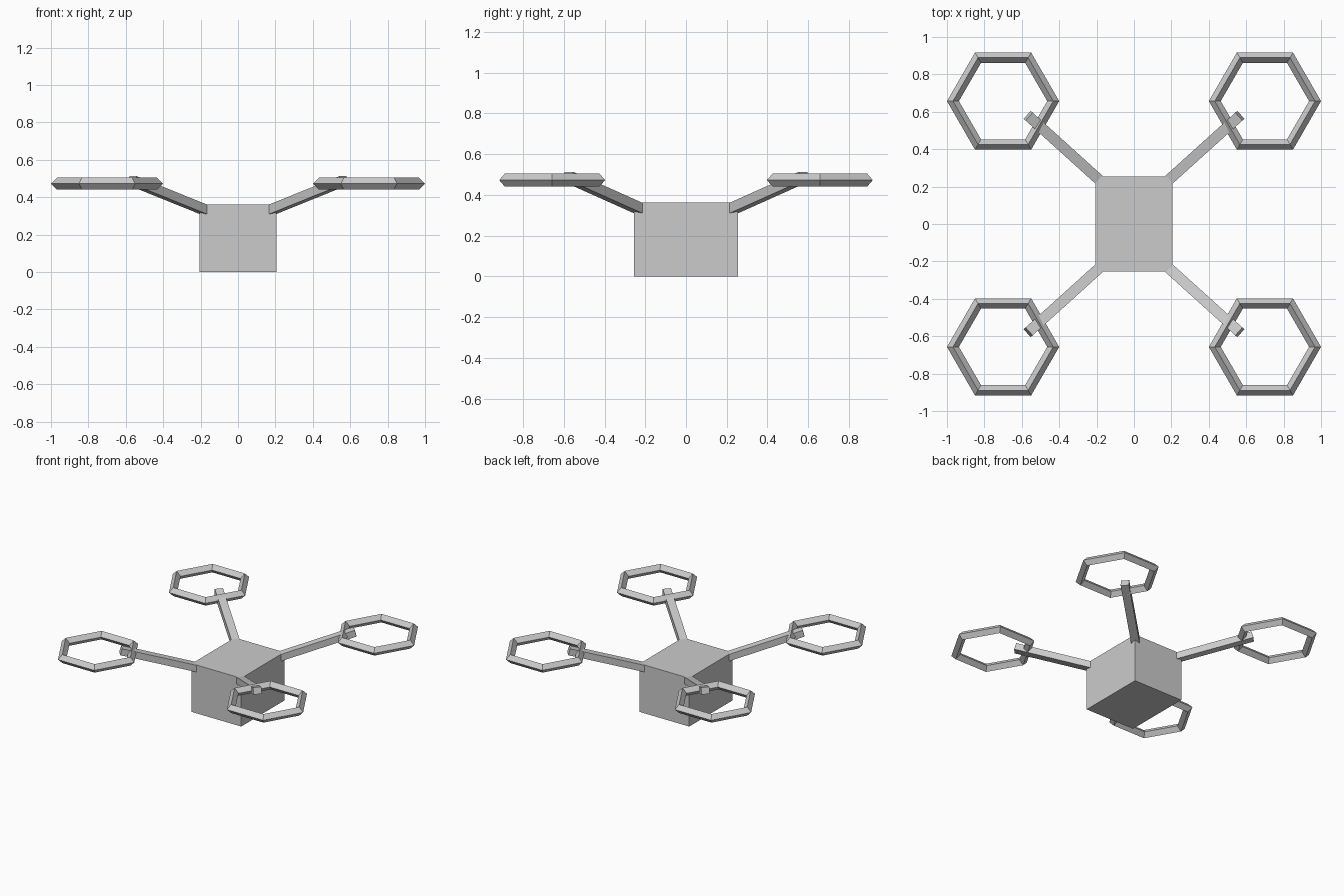
import bpy, bmesh, math
from mathutils import Vector, Matrix

cube = bpy.data.objects.get("Cube")
if cube:
    bpy.data.objects.remove(cube, do_unlink=True)

# Single plain grey
grey = bpy.data.materials.new("light grey")
grey.use_nodes = True
grey.diffuse_color = (0.6, 0.6, 0.6, 1)
grey.node_tree.nodes["Principled BSDF"].inputs["Base Color"].default_value = (0.6, 0.6, 0.6, 1)


def finish(name, obj):
    obj.name = name
    obj.data.name = name
    obj.data.materials.append(grey)
    return obj


def box(name, size, matrix):
    mesh = bpy.data.meshes.new(name)
    bm = bmesh.new()
    bmesh.ops.create_cube(bm, size=1, matrix=matrix @ Matrix.Diagonal((*size, 1)))
    bm.to_mesh(mesh)
    bm.free()
    obj = bpy.data.objects.new(name, mesh)
    bpy.context.collection.objects.link(obj)
    return finish(name, obj)


# Body block
box("body", (0.41, 0.51, 0.362), Matrix.Translation((0, 0, 0.181)))

for side, sx in (("left", 1), ("right", -1)):
    for end, sy in (("front", -1), ("back", 1)):
        # Sloping arm, sunk slightly into the body corner
        start = Vector((sx * 0.185, sy * 0.235, 0.335))
        tip = Vector((sx * 0.566, sy * 0.579, 0.489))
        along = (tip - start).normalized()
        start -= along * 0.03
        across = Vector((0, 0, 1)).cross(along).normalized()
        up = along.cross(across)
        frame = Matrix((along, across, up)).transposed().to_4x4()
        frame.translation = (start + tip) / 2
        box(f"{end}_{side}_arm", ((tip - start).length, 0.057, 0.049), frame)

        # Hexagonal rotor guard with a diamond section
        bpy.ops.mesh.primitive_torus_add(
            major_segments=6, minor_segments=4, major_radius=0.268,
            minor_radius=0.032, location=(sx * 0.7, sy * 0.657, 0.472))
        finish(f"{end}_{side}_rotor_guard", bpy.context.object)
